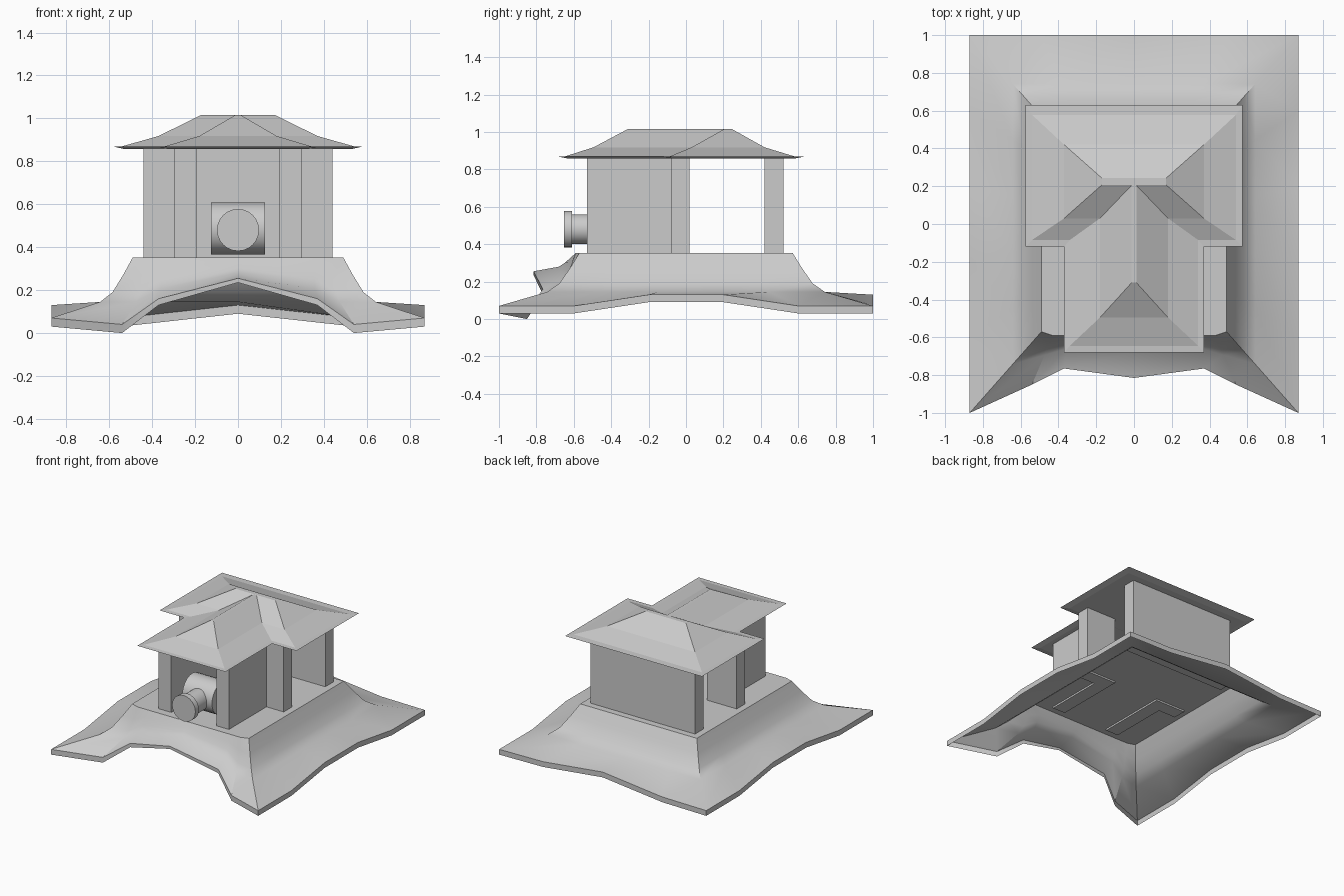
import bpy, bmesh, math

if "Cube" in bpy.data.objects:
    bpy.data.objects.remove(bpy.data.objects["Cube"])


def finish(name, bm, smooth=None):
    bmesh.ops.recalc_face_normals(bm, faces=bm.faces[:])
    me = bpy.data.meshes.new(name)
    bm.to_mesh(me)
    bm.free()
    ob = bpy.data.objects.new(name, me)
    bpy.context.collection.objects.link(ob)
    if smooth:
        bpy.ops.object.select_all(action='DESELECT')
        ob.select_set(True)
        bpy.context.view_layer.objects.active = ob
        bpy.ops.object.shade_smooth_by_angle(angle=math.radians(smooth))
    return ob


def loft(bm, rings, cap_first=False):
    """Bridge closed rings of points, cap the last one."""
    vs = [[bm.verts.new(p) for p in r] for r in rings]
    n = len(vs[0])
    for a, b in zip(vs, vs[1:]):
        for i in range(n):
            j = (i + 1) % n
            bm.faces.new((a[i], a[j], b[j], b[i]))
    bm.faces.new(vs[-1])
    if cap_first:
        bm.faces.new(vs[0])


def extrude_outline(name, pts, z0, z1):
    bm = bmesh.new()
    loft(bm, [[(x, y, z) for x, y in pts] for z in (z0, z1)], True)
    return finish(name, bm)


def cylinder(name, radius, depth, loc, rot, sides):
    bpy.ops.mesh.primitive_cylinder_add(vertices=sides, radius=radius, depth=depth,
                                        location=loc, rotation=rot)
    bpy.context.object.name = name
    bpy.ops.object.shade_smooth_by_angle(angle=math.radians(40))


# Flared base: each entry is (plateau x, y, rim x, y, rim bottom z, lip height)
TOP = 0.353
right = [(.49, y * .57, .87, y, z, .04) for y, z in
         ((-1, .03), (-.6, .03), (-.2, .09), (.2, .09), (.6, .03), (1, .03))]
back = [(.28, .57, .5, 1, .035, .04), (0, .57, 0, 1, .09, .04), (-.28, .57, -.5, 1, .035, .04)]
left = [(-a, b, -c, d, e, f) for a, b, c, d, e, f in reversed(right)]
front_r = [(.43, -.59, .54, -.85, 0, .04), (.35, -.59, .37, -.765, .13, .03)]
front = ([(-a, b, -c, d, e, f) for a, b, c, d, e, f in front_r]
         + [(0, -.59, 0, -.815, .235, .02)] + front_r[::-1])
edge = right + back + left + front
rings = [[(p[2], p[3], p[4]) for p in edge], [(p[2], p[3], p[4] + p[5]) for p in edge]]
for t, z_abs, h in ((.40, .145, .25), (.25, .19, .48), (.12, .27, .74)):
    ring = []
    for ix, iy, ox, oy, zb, lip in edge:
        rim = zb + lip
        z = rim + (TOP - rim) * h if rim > .14 else z_abs
        ring.append((ix + (ox - ix) * t, iy + (oy - iy) * t, z))
    rings.append(ring)
rings.append([(p[0], p[1], TOP) for p in edge])
bm = bmesh.new()
loft(bm, rings)
finish("flared_base", bm, 38)

# Back wall and the two L-shaped front walls
extrude_outline("back_wall", [(-.44, .42), (.44, .42), (.44, .52), (-.44, .52)], .34, .864)
for s, side in ((1, "right"), (-1, "left")):
    pts = [(.19, -.53), (.295, -.53), (.295, -.08), (.44, -.08), (.44, .02), (.19, .02)]
    extrude_outline(side + "_front_wall", [(s * x, y) for x, y in pts], .34, .864)


# Hipped roofs: rings of (half width, front y, back y, z)
def roof(name, levels):
    bm = bmesh.new()
    loft(bm, [[(-w, a, z), (w, a, z), (w, b, z), (-w, b, z)] for w, a, b, z in levels], True)
    return finish(name, bm)


roof("main_roof", [(.53, -.07, .575, .857), (.575, -.12, .63, .868), (.54, -.085, .578, .87),
                   (.37, .03, .42, .918), (.17, .207, .243, 1.017)])
roof("wing_roof", [(.33, -.63, .2, .858), (.37, -.68, .2, .868), (.34, -.645, .2, .87),
                   (.18, -.495, .2, .918), (.012, -.31, .21, 1.016)])

# Drum between the front walls with its short flanged barrel
quarter = math.pi / 2
cylinder("drum", .121, .25, (0, -.37, .487), (0, quarter, 0), 24)
cylinder("barrel", .08, .27, (0, -.495, .48), (quarter, 0, 0), 24)
cylinder("barrel_flange", .098, .042, (0, -.63, .48), (quarter, 0, 0), 24)
